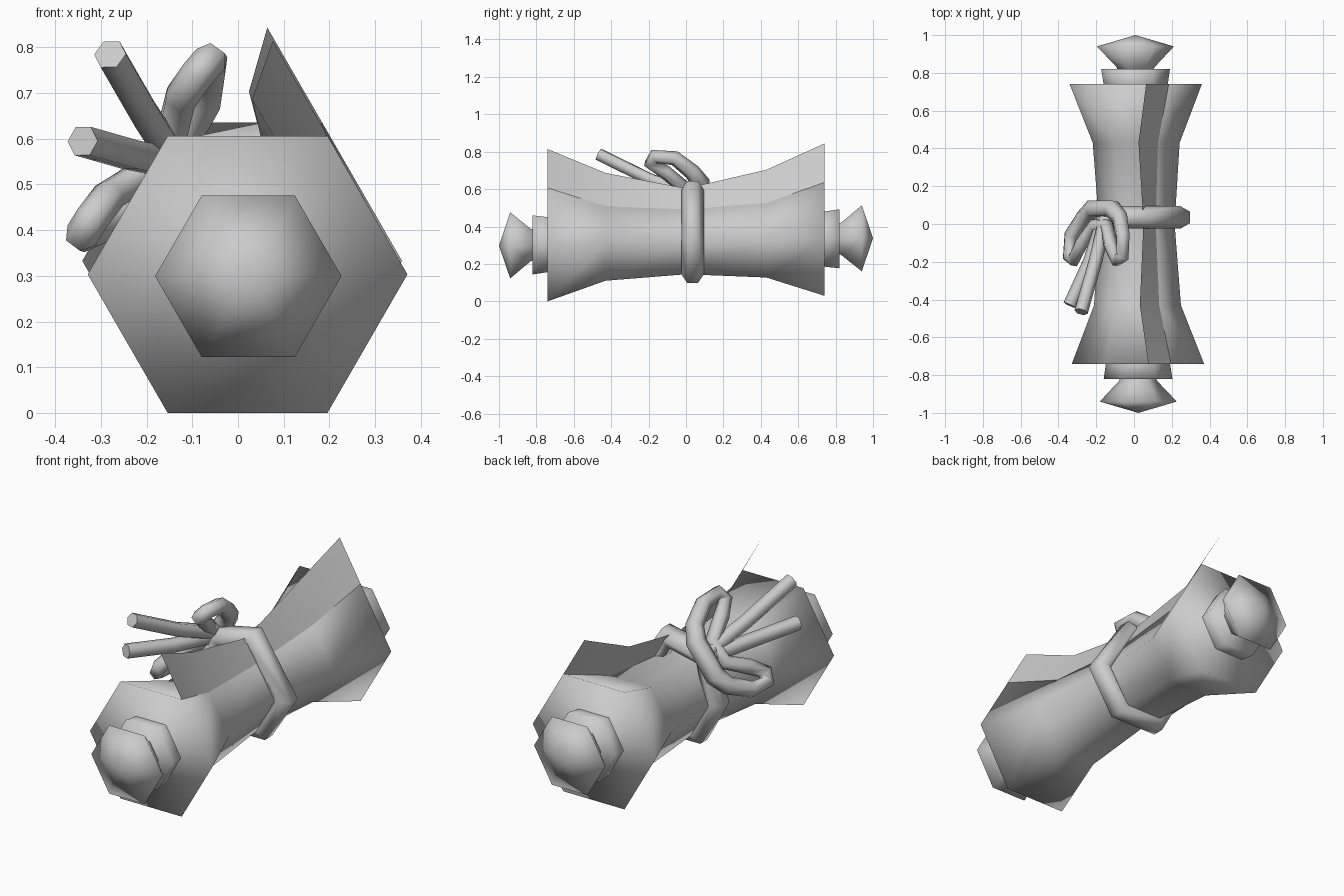
import bpy, bmesh, math
from mathutils import Vector

if "Cube" in bpy.data.objects:
    bpy.data.objects.remove(bpy.data.objects["Cube"])


def axis(y):
    # slightly tilted centre line of the scroll
    return Vector((0.015 - 0.008 * y, y, 0.318 + 0.02 * y))


def hexagon(bm, y, r):
    c = axis(y)
    return [bm.verts.new(c + Vector((r * math.cos(k * math.pi / 3), 0,
                                     r * math.sin(k * math.pi / 3)))) for k in range(6)]


def finish(bm, name):
    bmesh.ops.recalc_face_normals(bm, faces=bm.faces)
    me = bpy.data.meshes.new(name)
    bm.to_mesh(me)
    bm.free()
    for p in me.polygons:
        p.use_smooth = True
    ob = bpy.data.objects.new(name, me)
    bpy.context.collection.objects.link(ob)
    return ob


def loft(name, profile):
    # six-sided lathe along y; radius 0 makes a pointed tip
    bm = bmesh.new()
    rings = [hexagon(bm, y, r) if r else [bm.verts.new(axis(y))] for y, r in profile]
    for a, b in zip(rings, rings[1:]):
        for k in range(6):
            j = (k + 1) % 6
            if len(b) == 1:
                bm.faces.new((a[k], a[j], b[0]))
            else:
                bm.faces.new((a[k], a[j], b[j], b[k]))
    for ring in (rings[0], rings[-1]):
        if len(ring) == 6:
            bm.faces.new(ring)
    return finish(bm, name)


def ribbon(name, pts, radius, cyclic=False, radii=None):
    # six-sided tube along a polyline, converted to mesh
    cu = bpy.data.curves.new(name, 'CURVE')
    cu.dimensions = '3D'
    cu.bevel_depth = radius
    cu.bevel_resolution = 1
    cu.use_fill_caps = True
    sp = cu.splines.new('POLY')
    sp.points.add(len(pts) - 1)
    for i, (p, q) in enumerate(zip(sp.points, pts)):
        p.co = (*q, 1)
        p.radius = radii[i] if radii else 1
    sp.use_cyclic_u = cyclic
    sp.use_smooth = True
    ob = bpy.data.objects.new(name, cu)
    bpy.context.collection.objects.link(ob)
    bpy.ops.object.select_all(action='DESELECT')
    ob.select_set(True)
    bpy.context.view_layer.objects.active = ob
    bpy.ops.object.convert(target='MESH')
    return bpy.context.object


# rolled paper
paper = [(-0.74, 0.35), (-0.43, 0.23), (0, 0.2), (0.43, 0.23), (0.74, 0.35)]
loft("rolled_paper", paper)

# loose paper edge, a tangent continuation of the upper right side
bm = bmesh.new()
rows = []
for (y, r), length in zip(paper, (0.24, 0.205, 0.13, 0.205, 0.24)):
    base = axis(y) + Vector((r * 0.5, 0, r * 0.866))
    rows.append((bm.verts.new(base), bm.verts.new(base + Vector((-0.5, 0, 0.866)) * length)))
for a, b in zip(rows, rows[1:]):
    bm.faces.new((a[0], b[0], b[1], a[1]))
finish(bm, "paper_flap")

# rod collars and knobs at both ends
for s, side in ((-1, "front"), (1, "back")):
    loft(side + "_collar", [(s * 0.7, 0.165), (s * 0.74, 0.17), (s * 0.82, 0.182)])
    loft(side + "_knob", [(s * 0.80, 0.09), (s * 0.83, 0.1), (s * 0.94, 0.204), (s * 1.0, 0)])

# ribbon band around the paper
band = [(0.07, 0.595), (0.245, 0.33), (0.125, 0.145), (-0.1, 0.145), (-0.2, 0.33), (-0.14, 0.55)]
ribbon("ribbon_band", [(x, 0.035, z) for x, z in band], 0.06, True)

# bow: one loop mirrored across the bow's own plane
u = Vector((0.59, 0, 0.807))
mid = Vector((-0.2, 0, 0.58))


def mirror(p):
    return p - 2 * (p - mid).dot(u) * u


half = [Vector(p) for p in (
    (-0.115, 0.08, 0.63), (-0.075, 0.035, 0.69), (-0.06, -0.06, 0.765),
    (-0.06, -0.17, 0.775), (-0.09, -0.19, 0.74), (-0.125, -0.11, 0.69),
    (-0.145, -0.01, 0.61))]
w = [1.2, 1.05, 0.95, 0.9, 0.9, 0.9, 0.9]
ribbon("bow_loops", half + [mirror(p) for p in reversed(half)], 0.042, True, w + w[::-1])

# two loose ribbon tails
ribbon("upper_tail", [(-0.15, 0.03, 0.57), (-0.205, -0.2, 0.655), (-0.28, -0.465, 0.785)], 0.036)
ribbon("lower_tail", [(-0.16, 0.03, 0.55), (-0.235, -0.2, 0.565), (-0.34, -0.43, 0.595)], 0.036)
